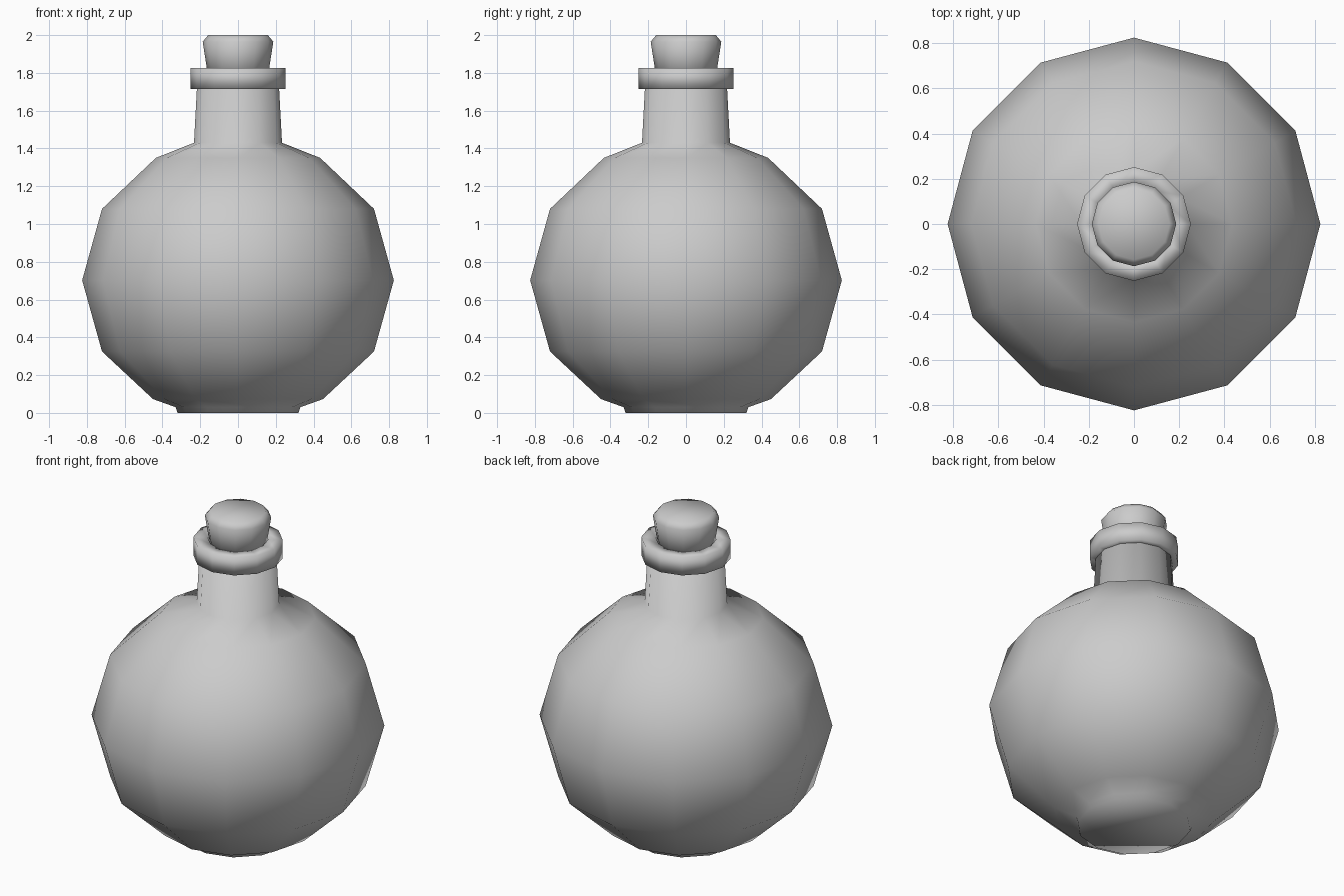
import bpy
import bmesh
from math import cos, sin, pi

SIDES = 12

# Remove the default cube
cube = bpy.data.objects.get("Cube")
if cube:
    bpy.data.objects.remove(cube, do_unlink=True)

# Single plain grey material
grey = bpy.data.materials.new("plain grey")
grey.use_nodes = True
colour = (0.6, 0.6, 0.6, 1.0)
grey.diffuse_color = colour
grey.node_tree.nodes["Principled BSDF"].inputs["Base Color"].default_value = colour


def lathe(name, profile, closed=False):
    """Revolve (radius, height) points around z; cap the ends unless closed."""
    bm = bmesh.new()
    rings = []
    for r, z in profile:
        angles = [2 * pi * i / SIDES for i in range(SIDES)]
        rings.append([bm.verts.new((r * cos(a), r * sin(a), z)) for a in angles])
    pairs = list(zip(rings, rings[1:]))
    if closed:
        pairs.append((rings[-1], rings[0]))
    else:
        bm.faces.new(rings[0][::-1])
        bm.faces.new(rings[-1])
    for low, high in pairs:
        for i in range(SIDES):
            j = (i + 1) % SIDES
            bm.faces.new((low[i], low[j], high[j], high[i]))
    bmesh.ops.recalc_face_normals(bm, faces=bm.faces)
    for face in bm.faces:
        face.smooth = True
    mesh = bpy.data.meshes.new(name)
    bm.to_mesh(mesh)
    bm.free()
    mesh.materials.append(grey)
    obj = bpy.data.objects.new(name, mesh)
    bpy.context.collection.objects.link(obj)
    return obj


# Round flask body with a small foot and tapered neck
lathe("flask_body", [
    (0.32, 0.0), (0.33, 0.03), (0.45, 0.073), (0.72, 0.325), (0.825, 0.702),
    (0.72, 1.08), (0.435, 1.35), (0.233, 1.43), (0.217, 1.73),
])

# Thick lip around the mouth
lathe("neck_lip", [
    (0.17, 1.715), (0.252, 1.715), (0.252, 1.827), (0.17, 1.827),
], closed=True)

# Tapered stopper with a chamfered top
lathe("stopper", [
    (0.155, 1.76), (0.187, 1.965), (0.158, 2.0),
])
